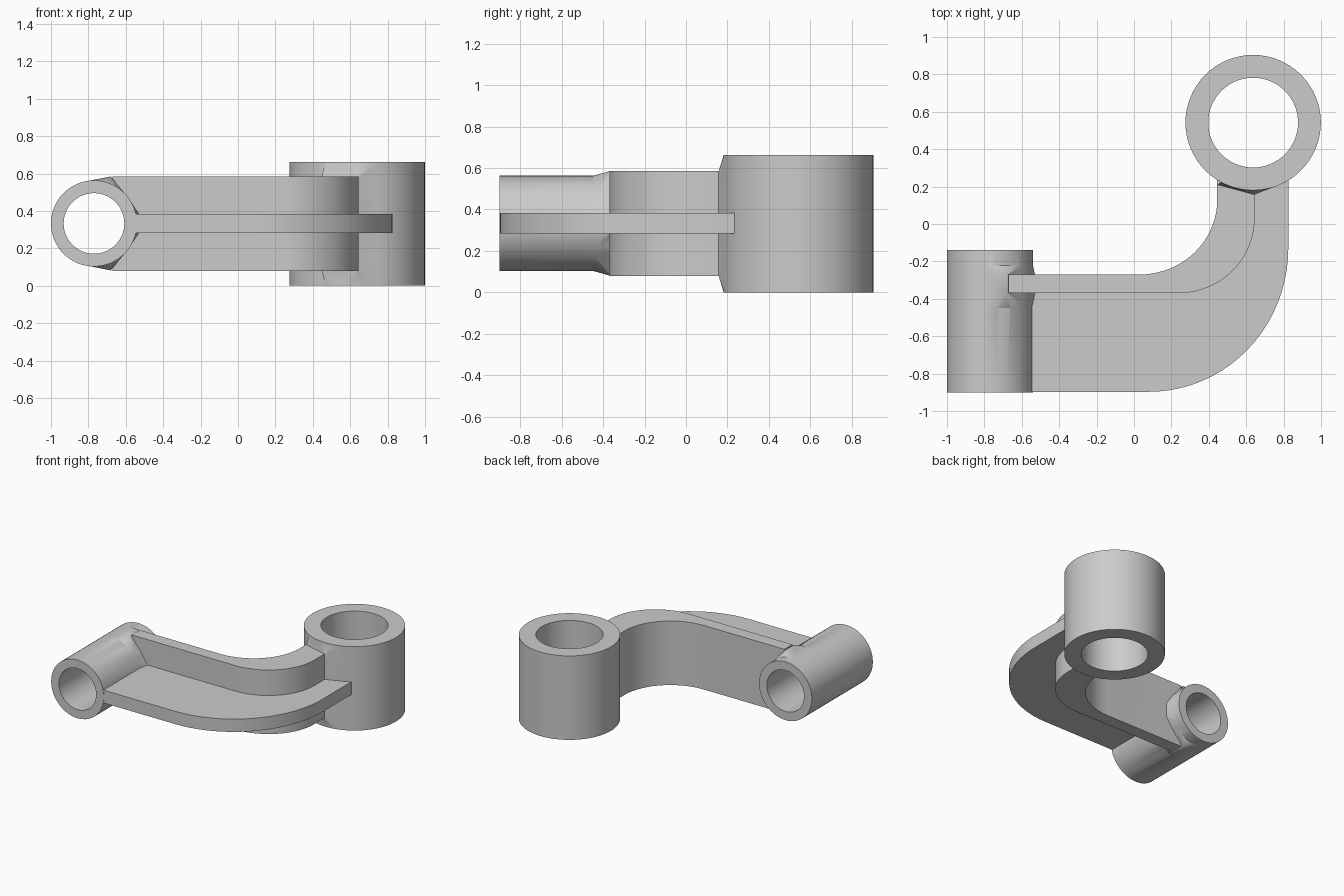
import bpy, bmesh
from math import sin, cos, pi

if "Cube" in bpy.data.objects:
    bpy.data.objects.remove(bpy.data.objects["Cube"])

SEG = 64
ZC = 0.333                      # mid height of the arm and cross tube
TX, TR = -0.77, 0.23            # cross tube centre x, radius
BX, BY, BR = 0.637, 0.542, 0.362  # upright boss centre, radius


def make(name, bm):
    bmesh.ops.recalc_face_normals(bm, faces=bm.faces)
    me = bpy.data.meshes.new(name)
    bm.to_mesh(me)
    bm.free()
    ob = bpy.data.objects.new(name, me)
    bpy.context.collection.objects.link(ob)
    return ob


def prism(name, pts, z0, z1):
    bm = bmesh.new()
    face = bm.faces.new([bm.verts.new((x, y, z0)) for x, y in pts])
    res = bmesh.ops.extrude_face_region(bm, geom=[face])
    for v in res["geom"]:
        if isinstance(v, bmesh.types.BMVert):
            v.co.z = z1
    return make(name, bm)


def hull(name, pts):
    bm = bmesh.new()
    for p in pts:
        bm.verts.new(p)
    res = bmesh.ops.convex_hull(bm, input=bm.verts)
    loose = [v for v in bm.verts if not v.link_faces]
    bmesh.ops.delete(bm, geom=loose, context="VERTS")
    return make(name, bm)


def circle(cx, cy, r):
    return [(cx + r * cos(2 * pi * i / SEG), cy + r * sin(2 * pi * i / SEG)) for i in range(SEG)]


def upright(name, r, z0, z1):
    return prism(name, circle(BX, BY, r), z0, z1)


def crosswise(name, r, y0, y1):
    ob = prism(name, circle(TX, ZC, r), y0, y1)
    for v in ob.data.vertices:
        v.co = (v.co.x, v.co.z, v.co.y)
    ob.data.flip_normals()
    return ob


def bend(x0, x1, y0, y1, n=20):
    # quarter ellipse from (x0, y0) heading +x to (x1, y1) heading +y
    return [(x0 + (x1 - x0) * sin(pi / 2 * i / n), y1 - (y1 - y0) * cos(pi / 2 * i / n))
            for i in range(n + 1)]


def path(xs, xe, ye, b):
    return [(xs, b[0][1])] + b + [(xe, ye)]


def boolean(target, other, op):
    m = target.modifiers.new(op, "BOOLEAN")
    m.operation, m.solver, m.object = op, "EXACT", other
    bpy.context.view_layer.objects.active = target
    bpy.ops.object.modifier_apply(modifier=m.name)
    bpy.data.objects.remove(other)


# Curved upright flange of the arm
inner = path(-0.67, 0.445, 0.25, bend(0.03, 0.445, -0.27, 0.13))
outer = path(-0.67, 0.645, 0.25, bend(0.235, 0.645, -0.37, 0.03))
arm = prism("bracket_arm", outer + inner[::-1], 0.08, 0.585)

# Flat rib, starting inside the flange
mid = path(-0.58, 0.545, 0.25, bend(0.13, 0.545, -0.32, 0.08))
edge = path(-0.58, 0.825, 0.25, bend(0.08, 0.825, -0.897, -0.13))
rib = prism("rib", edge + mid[::-1], 0.283, 0.384)

# Tubes, still solid
cross_tube = crosswise("cross_tube", TR, -0.9, -0.14)
boss = upright("boss", BR, 0, 0.662)

# Flare where the flange runs into the cross tube
corners = [(-0.53, ZC + 0.051), (-0.53, ZC - 0.051), (-0.68, 0.584), (-0.68, 0.082)]
ring = circle(TX, ZC, TR - 0.001)
flare_pts = [(x, y, z) for y in (-0.45, -0.22) for x, z in ring]
flare_pts += [(x, y, z) for y in (-0.372, -0.268) for x, z in corners]
tube_flare = hull("tube_flare", flare_pts)

# Flare where the flange runs into the boss
arc = [p for p in circle(BX, BY, BR - 0.001) if p[1] < 0.235]
boss_pts = [(x, y, z) for x, y in arc for z in (0.003, 0.659)]
boss_pts += [(0.643, 0.157, z) for z in (0.082, 0.583)]
boss_pts += [(0.447, 0.21, z) for z in (0.082, 0.583)]
boss_flare = hull("boss_flare", boss_pts)

for part in (rib, cross_tube, boss, tube_flare, boss_flare):
    boolean(arm, part, "UNION")

# Bores
boolean(arm, crosswise("cross_bore", 0.162, -1.1, 0.1), "DIFFERENCE")
boolean(arm, upright("boss_bore", 0.24, -0.2, 0.9), "DIFFERENCE")

bpy.ops.object.select_all(action="DESELECT")
arm.select_set(True)
bpy.context.view_layer.objects.active = arm
bpy.ops.object.shade_smooth_by_angle(angle=0.4)
